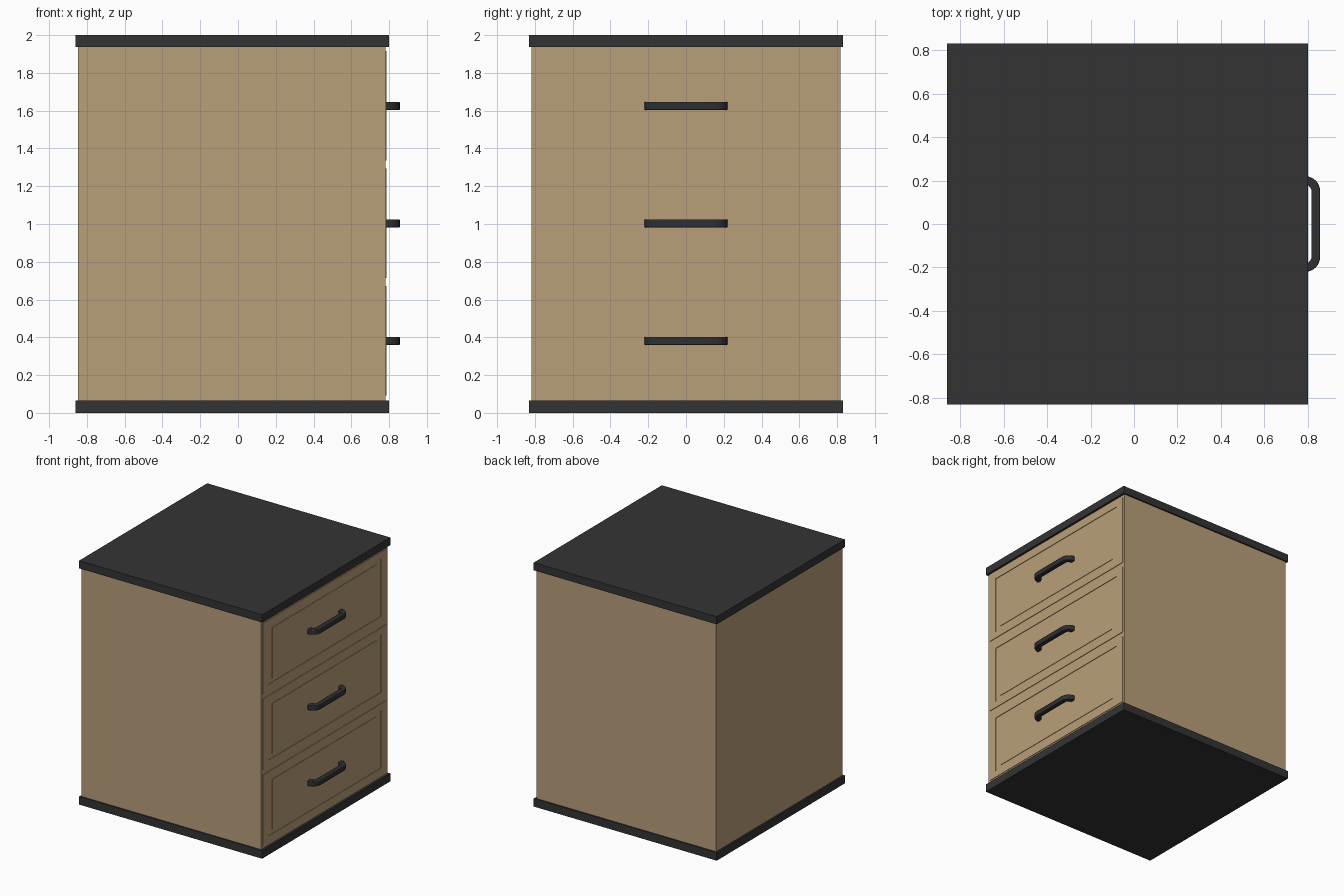
import bpy, bmesh, math

if "Cube" in bpy.data.objects:
    bpy.data.objects.remove(bpy.data.objects["Cube"])


def material(name, rgb):
    m = bpy.data.materials.new(name)
    m.diffuse_color = (*rgb, 1)
    m.use_nodes = True
    m.node_tree.nodes["Principled BSDF"].inputs["Base Color"].default_value = m.diffuse_color
    return m


WOOD = material("light wood", (0.491, 0.347, 0.195))
DARK = material("charcoal", (0.034, 0.034, 0.034))
METAL = material("dark metal", (0.028, 0.029, 0.032))


def finish(name, bm, mat):
    bmesh.ops.recalc_face_normals(bm, faces=bm.faces)
    me = bpy.data.meshes.new(name)
    bm.to_mesh(me)
    bm.free()
    me.materials.append(mat)
    ob = bpy.data.objects.new(name, me)
    bpy.context.collection.objects.link(ob)
    return ob


def box(name, lo, hi, mat):
    bm = bmesh.new()
    bmesh.ops.create_cube(bm, size=1)
    for v in bm.verts:
        v.co = [(a + b) / 2 + c * (b - a) for a, b, c in zip(lo, hi, v.co)]
    return finish(name, bm, mat)


def drawer(name, zc):
    # nested rectangles: x depth, half width, half height
    rings = [(0.770, 0.80, 0.290), (0.787, 0.80, 0.290), (0.787, 0.73, 0.238),
             (0.780, 0.73, 0.238), (0.780, 0.675, 0.207), (0.786, 0.675, 0.207)]
    bm = bmesh.new()
    loops = [[bm.verts.new((x, sy * w, zc + sz * h))
              for sy, sz in ((-1, -1), (1, -1), (1, 1), (-1, 1))] for x, w, h in rings]
    for a, b in zip(loops, loops[1:]):
        for i in range(4):
            j = (i + 1) % 4
            bm.faces.new((a[i], a[j], b[j], b[i]))
    bm.faces.new(loops[0])
    bm.faces.new(loops[-1])
    return finish(name, bm, WOOD)


def handle(name, zc):
    # cross sections swept along a U-shaped path with rounded corners
    cx, cy, ro, ri, hz, n = 0.788, 0.151, 0.069, 0.029, 0.021, 6
    path = [(0.778, cy + ri, 0.778, cy + ro)]
    for k in range(n + 1):
        t = math.pi / 2 * k / n
        s, c = math.sin(t), math.cos(t)
        path.append((cx + ri * s, cy + ri * c, cx + ro * s, cy + ro * c))
    path += [(a, -b, c, -d) for a, b, c, d in reversed(path)]
    bm = bmesh.new()
    loops = [[bm.verts.new(p) for p in ((a, b, zc - hz), (c, d, zc - hz),
                                        (c, d, zc + hz), (a, b, zc + hz))]
             for a, b, c, d in path]
    for p, q in zip(loops, loops[1:]):
        for i in range(4):
            j = (i + 1) % 4
            bm.faces.new((p[i], p[j], q[j], q[i]))
    bm.faces.new(loops[0])
    bm.faces.new(loops[-1])
    ob = finish(name, bm, METAL)
    bev = ob.modifiers.new("soft edges", 'BEVEL')
    bev.width = 0.005
    bev.segments = 2
    bev.limit_method = 'ANGLE'
    bev.angle_limit = math.radians(50)
    bpy.ops.object.select_all(action='DESELECT')
    ob.select_set(True)
    bpy.context.view_layer.objects.active = ob
    bpy.ops.object.shade_smooth_by_angle(angle=math.radians(35))
    return ob


# Carcass and the two overhanging slabs
box("base_slab", (-0.86, -0.83, 0), (0.80, 0.83, 0.066), DARK)
box("cabinet_body", (-0.846, -0.818, 0.06), (0.782, 0.818, 1.94), WOOD)
box("top_slab", (-0.86, -0.83, 1.937), (0.80, 0.83, 2.0), DARK)

# Three drawers with bar handles
for label, z in (("bottom", 0.381), ("middle", 1.003), ("top", 1.625)):
    drawer(label + "_drawer_front", z)
    handle(label + "_drawer_handle", z)
